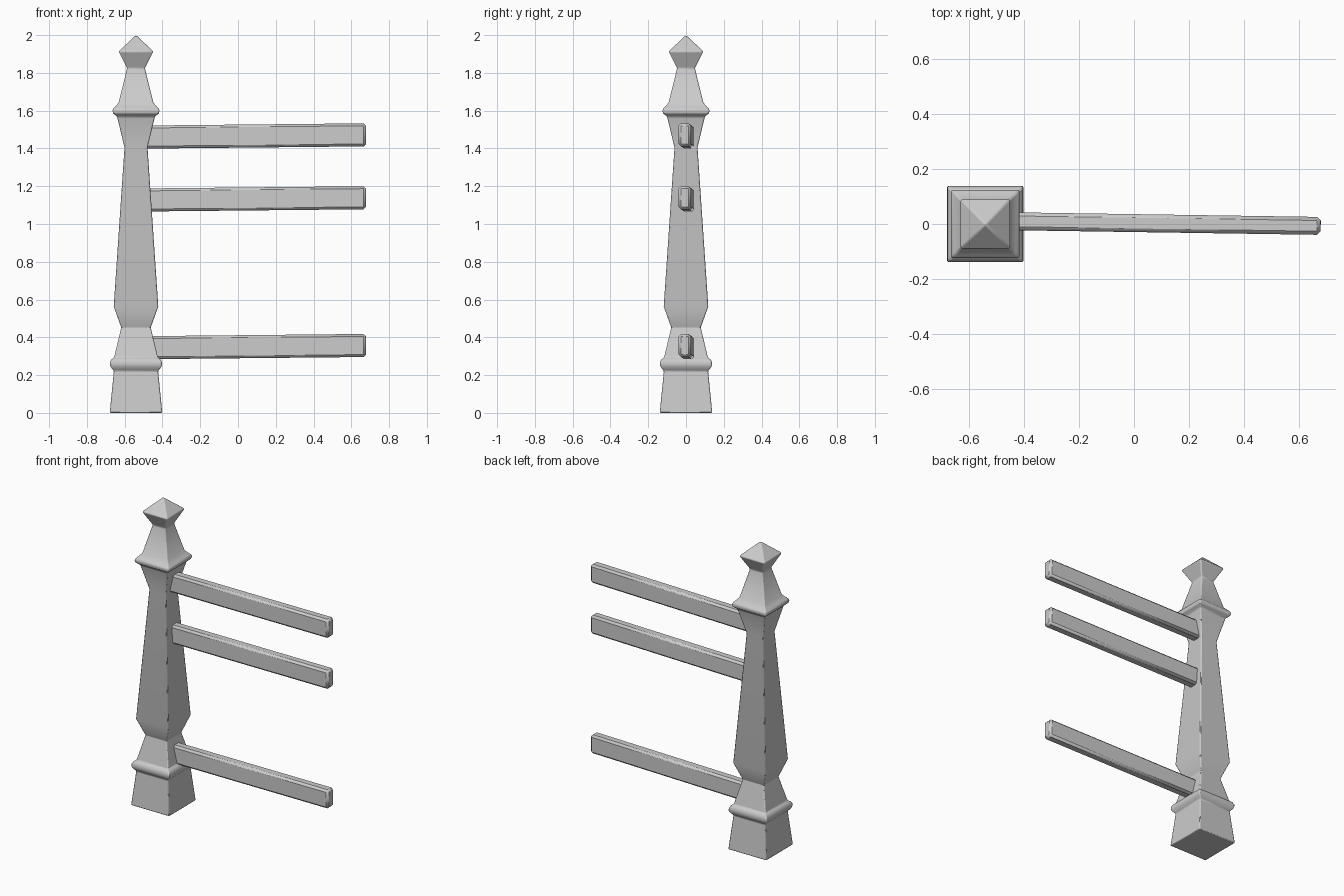
import bpy, bmesh
from mathutils import Vector

if "Cube" in bpy.data.objects:
    bpy.data.objects.remove(bpy.data.objects["Cube"])

POST_X = -0.54


def finish(name, bm, width, segments, angle):
    """Turn a bmesh into a softly bevelled object."""
    bmesh.ops.recalc_face_normals(bm, faces=bm.faces)
    mesh = bpy.data.meshes.new(name)
    bm.to_mesh(mesh)
    bm.free()
    obj = bpy.data.objects.new(name, mesh)
    bpy.context.collection.objects.link(obj)
    bevel = obj.modifiers.new("edge_bevel", 'BEVEL')
    bevel.width = width
    bevel.segments = segments
    bevel.limit_method = 'ANGLE'
    bevel.angle_limit = angle
    bpy.ops.object.select_all(action='DESELECT')
    obj.select_set(True)
    bpy.context.view_layer.objects.active = obj
    bpy.ops.object.shade_smooth_by_angle(angle=0.5)
    return obj


# Square post: (half width, height) profile from foot to finial
profile = [
    (0.139, 0.0), (0.117, 0.222),
    (0.134, 0.243), (0.138, 0.256), (0.137, 0.270), (0.130, 0.283), (0.116, 0.293),
    (0.078, 0.452), (0.118, 0.563), (0.061, 1.405), (0.100, 1.568),
    (0.120, 1.585), (0.124, 1.597), (0.122, 1.610), (0.110, 1.622), (0.092, 1.642),
    (0.047, 1.825), (0.092, 1.914),
]
bm = bmesh.new()
rings = [[bm.verts.new((POST_X + sx * h, sy * h, z))
          for sx, sy in ((-1, -1), (1, -1), (1, 1), (-1, 1))] for h, z in profile]
for low, high in zip(rings, rings[1:]):
    for i in range(4):
        j = (i + 1) % 4
        bm.faces.new((low[i], low[j], high[j], high[i]))
bm.faces.new(rings[0][::-1])
tip = bm.verts.new((POST_X, 0, 2.0))
for i in range(4):
    bm.faces.new((rings[-1][i], rings[-1][(i + 1) % 4], tip))
finish("post", bm, 0.006, 2, 0.6)


# Rails: slightly crooked chamfered boards running from the post
def rail(name, z):
    bm = bmesh.new()
    bmesh.ops.create_cube(bm, size=1)
    bmesh.ops.scale(bm, verts=bm.verts, vec=Vector((1.187, 0.065, 0.122)))
    obj = finish(name, bm, 0.013, 1, 0.5)
    obj.location = (0.084, 0.002, z)
    obj.rotation_euler = (0, -0.010, -0.015)


for name, z in (("bottom_rail", 0.351), ("middle_rail", 1.133), ("top_rail", 1.466)):
    rail(name, z)
